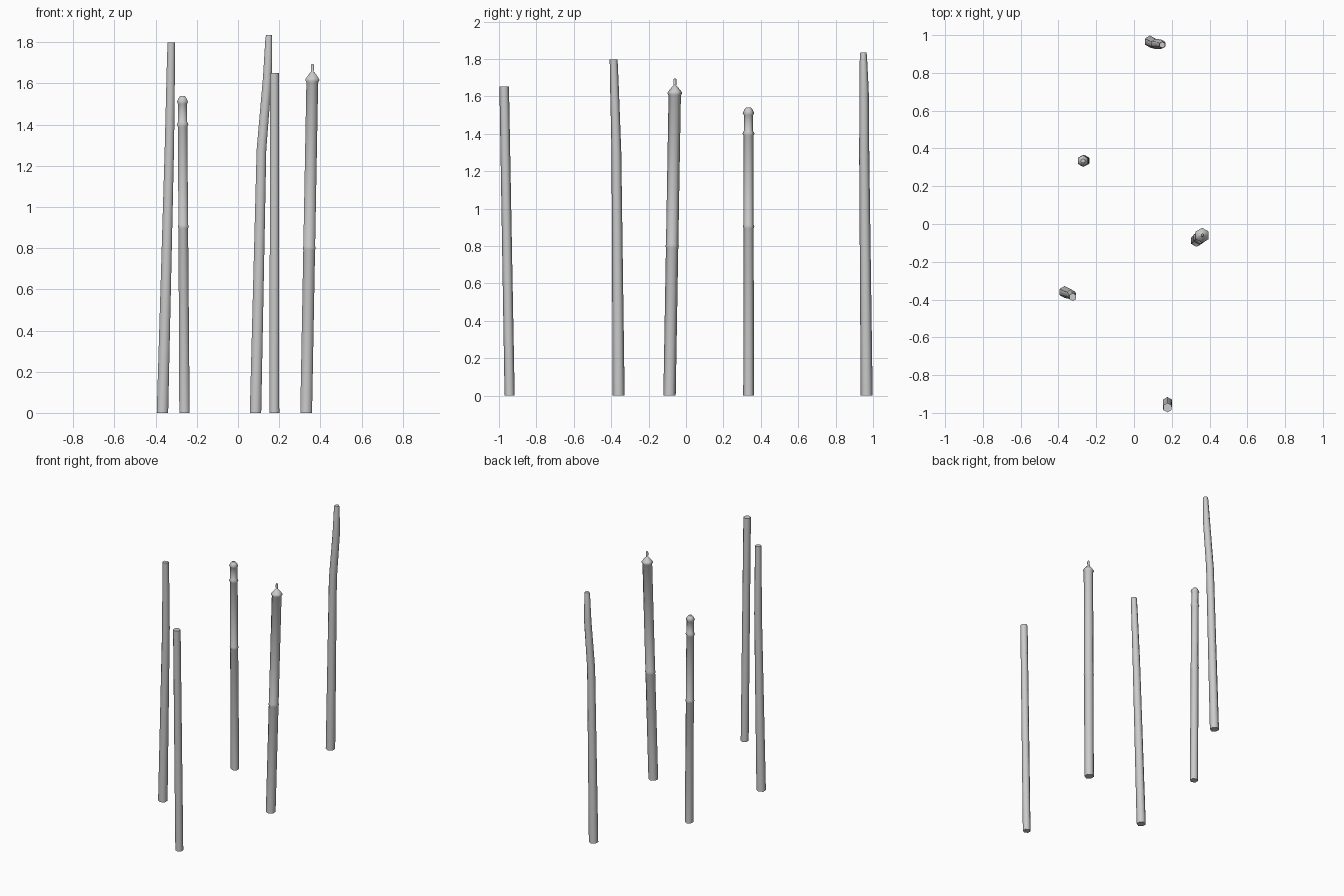
import bpy, bmesh, math
from mathutils import Vector

if "Cube" in bpy.data.objects:
    bpy.data.objects.remove(bpy.data.objects["Cube"])

SIDES = 6
grey = bpy.data.materials.new("light_grey")
grey.diffuse_color = (0.6, 0.6, 0.6, 1)
grey.use_nodes = True
grey.node_tree.nodes["Principled BSDF"].inputs["Base Color"].default_value = grey.diffuse_color


def pole(name, path, rings):
    """Six-sided pole: path = (x, y, z) centre points, rings = (z, radius)."""
    def centre(z):
        for a, b in zip(path, path[1:]):
            if z <= b[2] or b is path[-1]:
                return Vector(a).lerp(Vector(b), (z - a[2]) / (b[2] - a[2]))

    bm = bmesh.new()
    loops = []
    for z, r in rings:
        c = centre(z)
        loops.append([bm.verts.new(c + Vector((r * math.sin(t), r * math.cos(t), 0)))
                      for t in (math.tau * i / SIDES for i in range(SIDES))])
    for low, high in zip(loops, loops[1:]):
        for i in range(SIDES):
            j = (i + 1) % SIDES
            bm.faces.new((low[i], low[j], high[j], high[i]))
    caps = [bm.faces.new(loops[0]), bm.faces.new(loops[-1])]
    bmesh.ops.recalc_face_normals(bm, faces=bm.faces)
    for f in bm.faces:
        f.smooth = True
    # Flat ends with crisp rims
    for cap in caps:
        cap.smooth = False
        for e in cap.edges:
            e.smooth = False
    me = bpy.data.meshes.new(name)
    bm.to_mesh(me)
    bm.free()
    me.materials.append(grey)
    ob = bpy.data.objects.new(name, me)
    bpy.context.collection.objects.link(ob)
    return ob


# Plain leaning pole, slightly bent near the top
pole("left_bent_pole",
     [(-0.367, -0.36, 0), (-0.333, -0.372, 1.3), (-0.324, -0.387, 1.798)],
     [(0, 0.032), (1.3, 0.026), (1.68, 0.023), (1.798, 0.021)])

# Tall pole bending to the right
pole("back_bent_pole",
     [(0.085, 0.966, 0), (0.114, 0.953, 1.28), (0.143, 0.952, 1.63), (0.15, 0.948, 1.835)],
     [(0, 0.032), (1.28, 0.027), (1.63, 0.025), (1.82, 0.019), (1.835, 0.016)])

# Short straight pole
pole("front_pole",
     [(0.177, -0.943, 0), (0.177, -0.972, 1.652)],
     [(0, 0.027), (1.652, 0.0255)])

# Banded pole with a domed cap
pole("domed_pole",
     [(-0.26, 0.335, 0), (-0.27, 0.334, 1.54)],
     [(0, 0.029), (0.895, 0.027), (0.905, 0.031), (0.915, 0.027),
      (1.39, 0.0265), (1.402, 0.032), (1.414, 0.025), (1.5, 0.025),
      (1.51, 0.031), (1.528, 0.023), (1.54, 0.012)])

# Thick banded pole with a spire
pole("spired_pole",
     [(0.331, -0.088, 0), (0.361, -0.06, 1.62), (0.362, -0.059, 1.695)],
     [(0, 0.033), (0.79, 0.033), (0.8, 0.036), (0.81, 0.033),
      (1.605, 0.033), (1.617, 0.04), (1.625, 0.036), (1.652, 0.014),
      (1.657, 0.007), (1.685, 0.009), (1.695, 0.006)])
